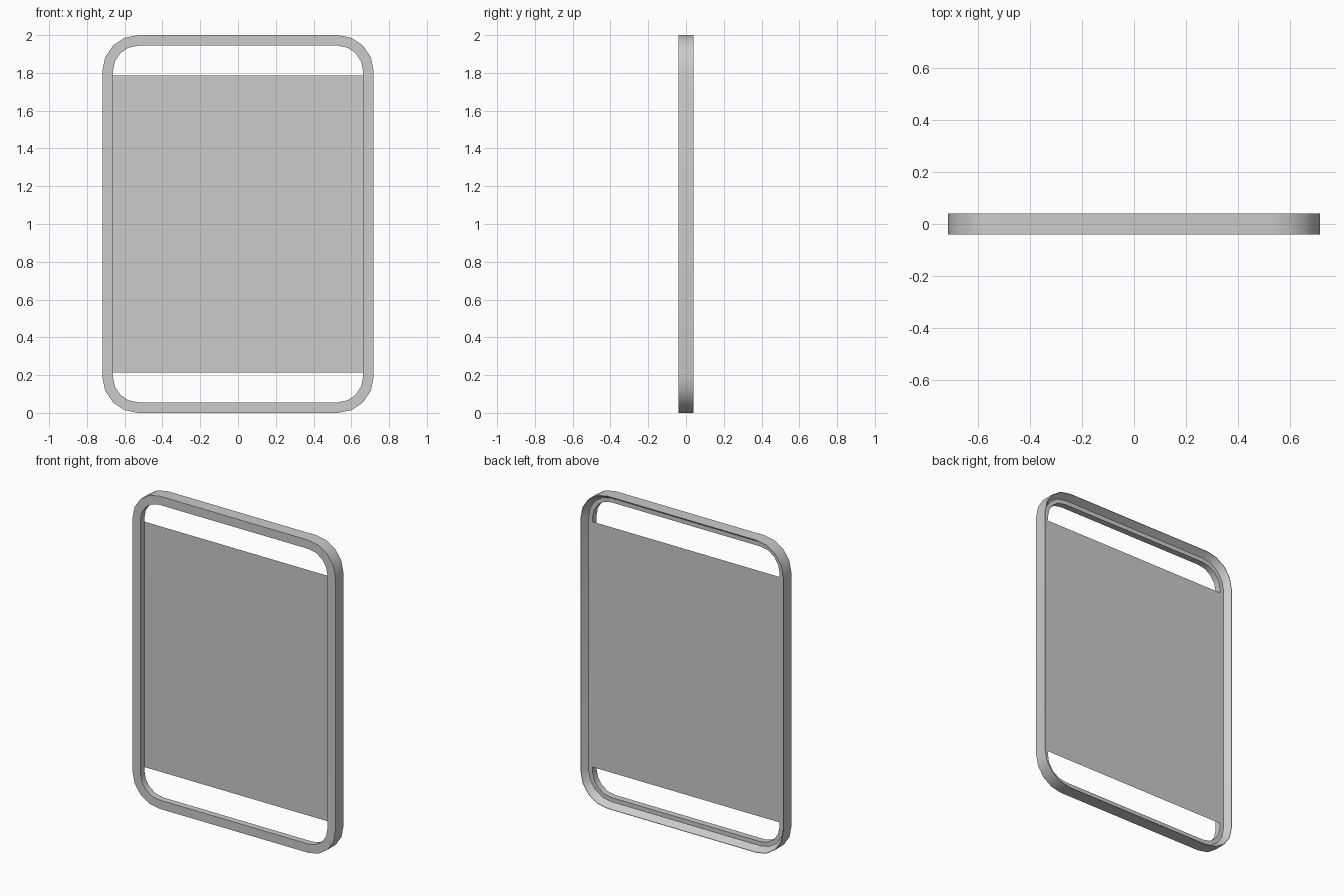
import bpy, bmesh, math

if "Cube" in bpy.data.objects:
    bpy.data.objects.remove(bpy.data.objects["Cube"])

HALF_W, HEIGHT = 0.718, 2.0      # outer frame size
RADIUS, SEGS = 0.19, 4           # corner radius and facets
DEPTH = 0.041                    # half depth of the frame


def rounded_loop(bm, inset, y):
    """Ring of vertices: the frame outline moved inward by inset, at depth y."""
    verts = []
    cx, cz = HALF_W - RADIUS, HEIGHT / 2 - RADIUS
    for q, (sx, sz) in enumerate([(1, 1), (-1, 1), (-1, -1), (1, -1)]):
        for i in range(SEGS + 1):
            a = math.pi / 2 * (q + i / SEGS)
            r = RADIUS - inset
            verts.append(bm.verts.new((sx * cx + r * math.cos(a), y,
                                       HEIGHT / 2 + sz * cz + r * math.sin(a))))
    return verts


def add_object(name, bm):
    bmesh.ops.recalc_face_normals(bm, faces=bm.faces)
    mesh = bpy.data.meshes.new(name)
    bm.to_mesh(mesh)
    bm.free()
    obj = bpy.data.objects.new(name, mesh)
    bpy.context.collection.objects.link(obj)
    return obj


# Rounded frame: cross-section (inset, y) swept round the outline, thin lip at the back
profile = [(0, -DEPTH), (0.056, -DEPTH), (0.056, 0.0),
           (0.029, 0.0), (0.003, DEPTH), (0, DEPTH)]
bm = bmesh.new()
loops = [rounded_loop(bm, d, y) for d, y in profile]
n = len(loops[0])
for k, a in enumerate(loops):
    b = loops[(k + 1) % len(loops)]
    for i in range(n):
        j = (i + 1) % n
        bm.faces.new((a[i], a[j], b[j], b[i]))
frame = add_object("frame", bm)
bpy.context.view_layer.objects.active = frame
frame.select_set(True)
bpy.ops.object.shade_smooth_by_angle(angle=math.radians(30))

# Flat panel held between the two uprights
bm = bmesh.new()
x = HALF_W - 0.056
bm.faces.new([bm.verts.new(p) for p in
              [(-x, 0, 0.215), (x, 0, 0.215), (x, 0, 1.785), (-x, 0, 1.785)]])
add_object("panel", bm)
